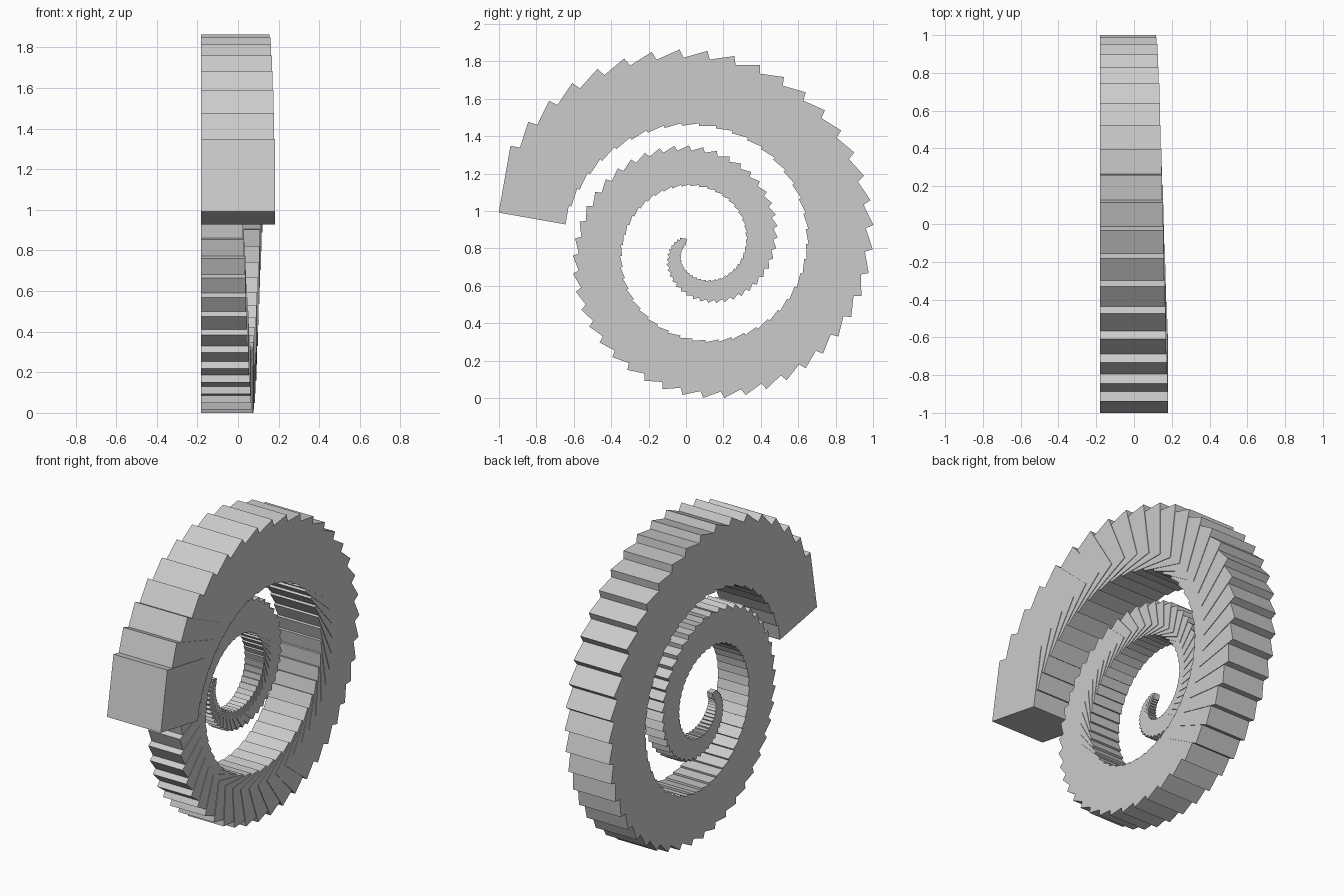
import bpy
import bmesh
from math import radians
from mathutils import Matrix, Vector

if "Cube" in bpy.data.objects:
    bpy.data.objects.remove(bpy.data.objects["Cube"], do_unlink=True)

FIRST, LAST = 10, 100      # growth steps of the spiral
TURN = radians(8)          # turn between neighbouring blocks
START = radians(90)
BIGGEST = 0.3625           # edge of the last block
CENTRE = Vector((-BIGGEST / 2, 0.071, 0.80))

# Single grey material
grey = bpy.data.materials.new("plain grey")
colour = (0.6, 0.6, 0.6, 1)
grey.use_nodes = True
grey.diffuse_color = colour
grey.node_tree.nodes["Principled BSDF"].inputs["Base Color"].default_value = colour

# Spiral of cubes: size, radius and turn all grow in proportion to the step.
# Each cube has one corner on its radial line and one face on the flat side.
bm = bmesh.new()
for i in range(FIRST, LAST + 1):
    size = BIGGEST * i / LAST
    place = (Matrix.Translation(CENTRE)
             @ Matrix.Rotation(START + i * TURN, 4, 'X')
             @ Matrix.Translation((size / 2, 2.5 * size, -size / 2)))
    bmesh.ops.create_cube(bm, size=size, matrix=place)

# Settle the spiral on the ground, centred front to back
ys = [v.co.y for v in bm.verts]
shift = Vector((0, -(min(ys) + max(ys)) / 2, -min(v.co.z for v in bm.verts)))
bmesh.ops.translate(bm, verts=bm.verts, vec=shift)

mesh = bpy.data.meshes.new("block_spiral")
bm.to_mesh(mesh)
bm.free()
mesh.materials.append(grey)
spiral = bpy.data.objects.new("block_spiral", mesh)
bpy.context.collection.objects.link(spiral)
